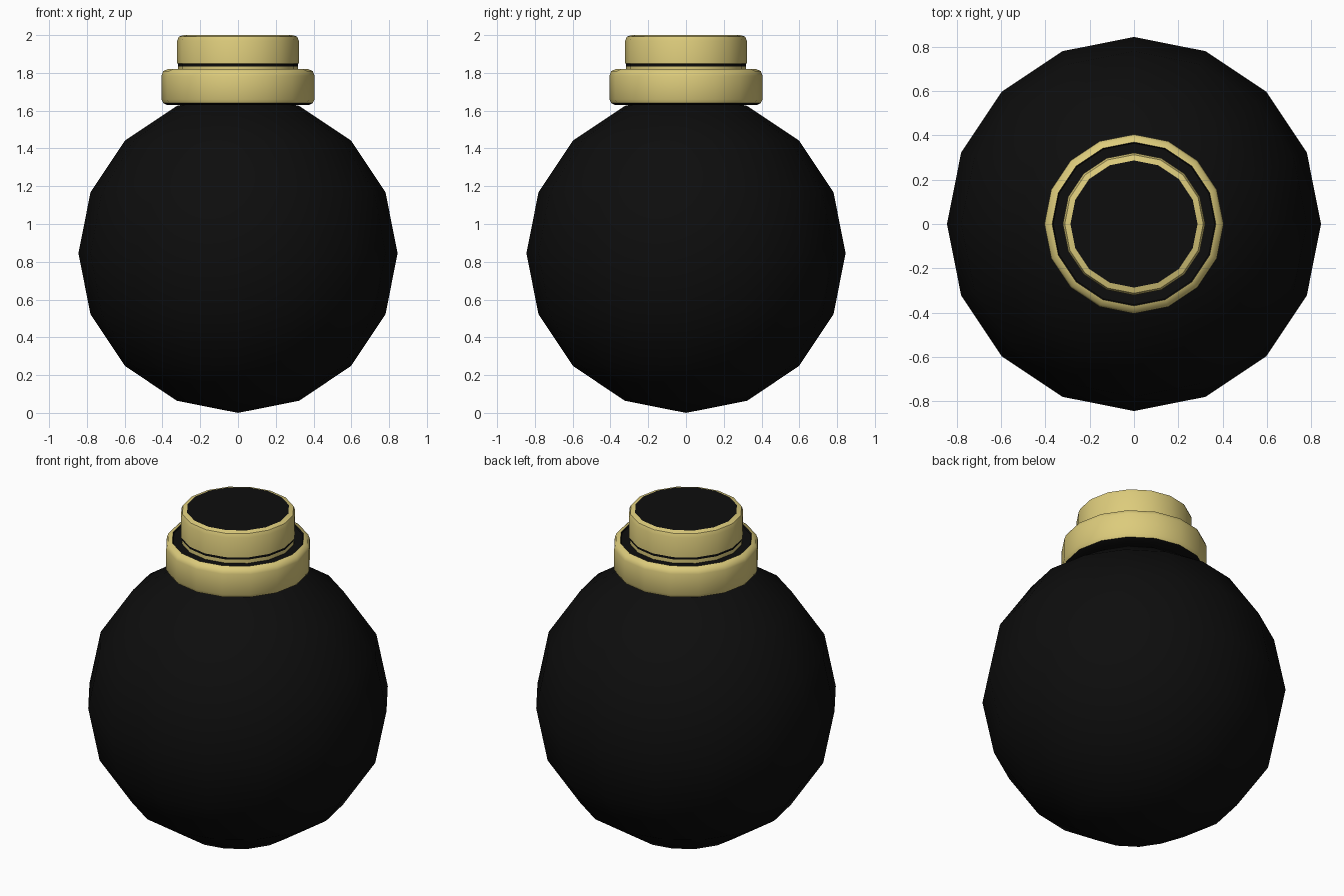
import bpy, bmesh, math

if "Cube" in bpy.data.objects:
    bpy.data.objects.remove(bpy.data.objects["Cube"])

def material(name, color):
    m = bpy.data.materials.new(name)
    m.diffuse_color = color
    m.use_nodes = True
    m.node_tree.nodes["Principled BSDF"].inputs["Base Color"].default_value = m.diffuse_color
    return m

black = material("black", (0.004, 0.004, 0.004, 1))
gold = material("gold", (0.72, 0.6, 0.2, 1))
SIDES = 16

def finish(obj, mat, angle):
    obj.data.materials.append(mat)
    bpy.ops.object.select_all(action='DESELECT')
    obj.select_set(True)
    bpy.context.view_layer.objects.active = obj
    bpy.ops.object.shade_smooth_by_angle(angle=math.radians(angle))

def lathe(name, profile, mat):
    """Revolve (radius, z) points, listed bottom to top on the outside."""
    bm = bmesh.new()
    verts = [bm.verts.new((r, 0, z)) for r, z in profile]
    edges = [bm.edges.new(p) for p in zip(verts, verts[1:])]
    bmesh.ops.spin(bm, geom=verts + edges, cent=(0, 0, 0), axis=(0, 0, 1),
                   angle=math.tau, steps=SIDES, use_merge=False)
    bmesh.ops.remove_doubles(bm, verts=bm.verts, dist=1e-4)
    bmesh.ops.recalc_face_normals(bm, faces=bm.faces)
    # Make sure open shells face outwards / upwards
    if sum(f.normal.dot(f.calc_center_median().normalized()) * f.calc_area() for f in bm.faces) < 0:
        bmesh.ops.reverse_faces(bm, faces=bm.faces)
    me = bpy.data.meshes.new(name)
    bm.to_mesh(me)
    bm.free()
    obj = bpy.data.objects.new(name, me)
    bpy.context.collection.objects.link(obj)
    finish(obj, mat, 50)
    return obj

# Round body
bpy.ops.mesh.primitive_uv_sphere_add(segments=SIDES, ring_count=8, radius=0.845,
                                     location=(0, 0, 0.845))
body = bpy.context.object
body.name = "body"
finish(body, black, 60)

# Collar: black underside, gold band, black top
lathe("collar_underside", [(0.30, 1.63), (0.375, 1.63), (0.395, 1.64)], black)
lathe("collar_band", [(0.395, 1.64), (0.405, 1.66), (0.405, 1.785),
                      (0.396, 1.81), (0.37, 1.82)], gold)
lathe("collar_top", [(0.37, 1.82), (0.365, 1.812), (0.31, 1.812)], black)

# Neck: thin gold step with a black groove above
lathe("neck_step", [(0.317, 1.812), (0.317, 1.834), (0.31, 1.835)], gold)
lathe("neck_groove", [(0.317, 1.834), (0.317, 1.848)], black)

# Cap: gold rim and black lid
lathe("cap_rim", [(0.317, 1.848), (0.322, 1.85), (0.322, 1.97),
                  (0.313, 1.992), (0.287, 2.0)], gold)
lathe("cap_lid", [(0.287, 2.0), (0, 2.0)], black)
